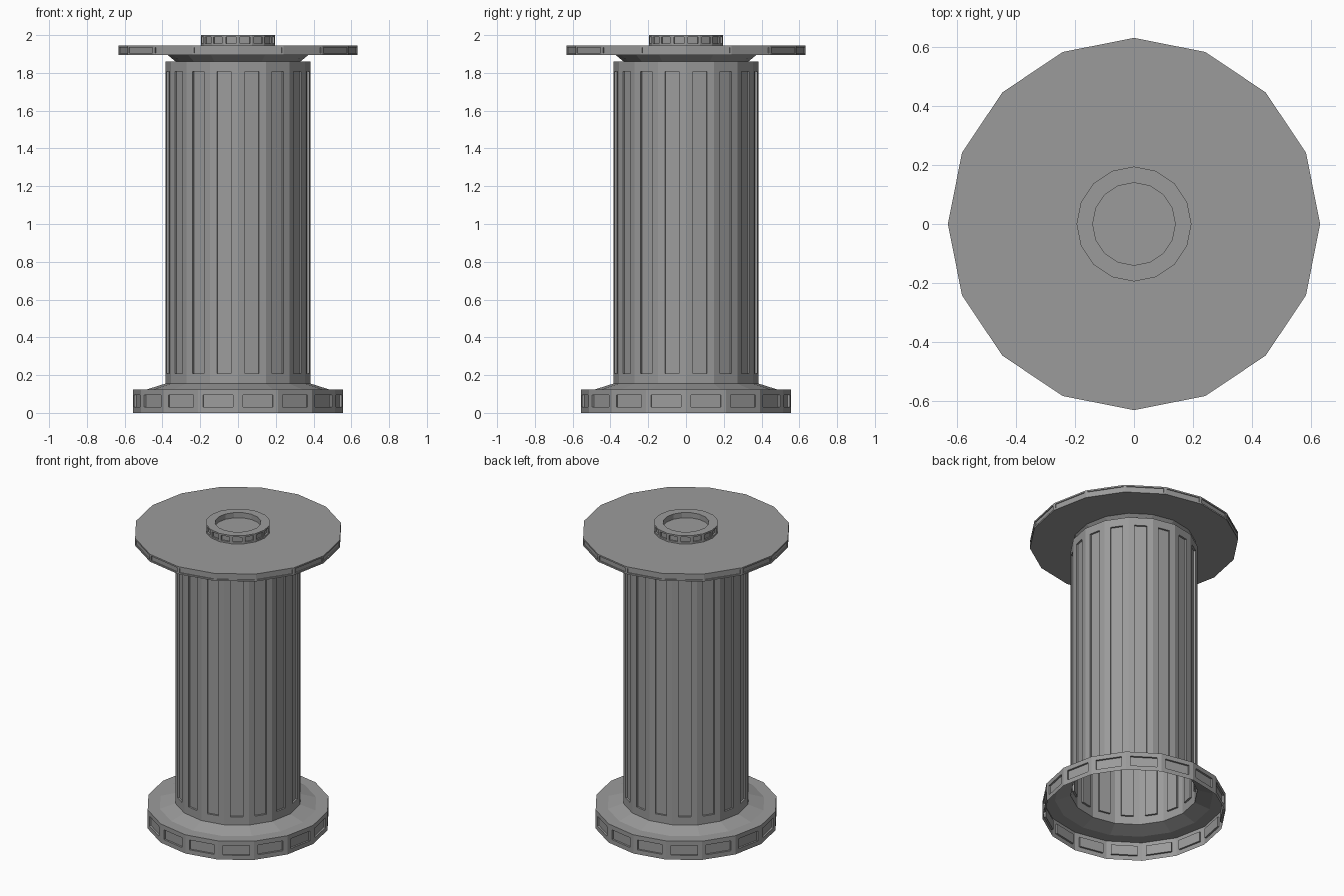
import bpy, bmesh
from math import sin, cos, tau
from mathutils import Vector

SIDES = 16

cube = bpy.data.objects.get("Cube")
if cube:
    bpy.data.objects.remove(cube, do_unlink=True)

metal = bpy.data.materials.new("grey_metal")
metal.use_nodes = True
grey = (0.33, 0.33, 0.33, 1)
metal.diffuse_color = grey
metal.node_tree.nodes["Principled BSDF"].inputs["Base Color"].default_value = grey


def ring_point(r, z, i):
    a = tau * i / SIDES
    return Vector((r * cos(a), r * sin(a), z))


def recess(bm, corners, side, end, depth):
    """Frame of the given margins around a sunken panel."""
    a, b, c, d = corners
    u, v = (b - a).normalized(), (d - a).normalized()
    sink = u.cross(v) * -depth
    opening = [a + u * side + v * end, b - u * side + v * end,
               c - u * side - v * end, d + u * side - v * end]
    floor = [p + sink for p in opening]
    loops = [[bm.verts.new(p) for p in loop] for loop in (corners, opening, floor)]
    for outer, inner in zip(loops, loops[1:]):
        for k in range(4):
            n = (k + 1) % 4
            bm.faces.new((outer[k], outer[n], inner[n], inner[k]))
    bm.faces.new(loops[-1])


def turned_part(name, profile, panel_step, side, end, depth, cap=False):
    """Turn (radius, height) points; one step of the profile gets panels."""
    bm = bmesh.new()
    for step, ((r0, z0), (r1, z1)) in enumerate(zip(profile, profile[1:])):
        for i in range(SIDES):
            quad = [ring_point(r0, z0, i), ring_point(r0, z0, i + 1),
                    ring_point(r1, z1, i + 1), ring_point(r1, z1, i)]
            if step == panel_step:
                recess(bm, quad, side, end, depth)
            else:
                bm.faces.new([bm.verts.new(p) for p in quad])
    if cap:
        r, z = profile[-1]
        bm.faces.new([bm.verts.new(ring_point(r, z, i)) for i in range(SIDES)])
    bmesh.ops.remove_doubles(bm, verts=bm.verts, dist=0.0005)
    mesh = bpy.data.meshes.new(name)
    bm.to_mesh(mesh)
    bm.free()
    mesh.materials.append(metal)
    obj = bpy.data.objects.new(name, mesh)
    bpy.context.collection.objects.link(obj)
    return obj


# Hollow foot with a shallow sloping shoulder
turned_part("base", [(0.555, 0), (0.555, 0.125), (0.48, 0.125), (0.385, 0.155)],
            0, 0.028, 0.03, 0.012)

# Fluted hollow column with its shoulder and flared neck
turned_part("column", [(0.385, 0.155), (0.385, 1.86), (0.33, 1.86), (0.373, 1.895)],
            0, 0.038, 0.053, 0.012)

# Wide top plate with a panelled rim
turned_part("top_plate", [(0.373, 1.895), (0.632, 1.895), (0.632, 1.945), (0.195, 1.945)],
            1, 0.01, 0.01, 0.006)

# Small hub with a sunken centre
turned_part("hub", [(0.195, 1.945), (0.195, 2.0), (0.14, 2.0), (0.14, 1.965)],
            0, 0.011, 0.011, 0.01, cap=True)
